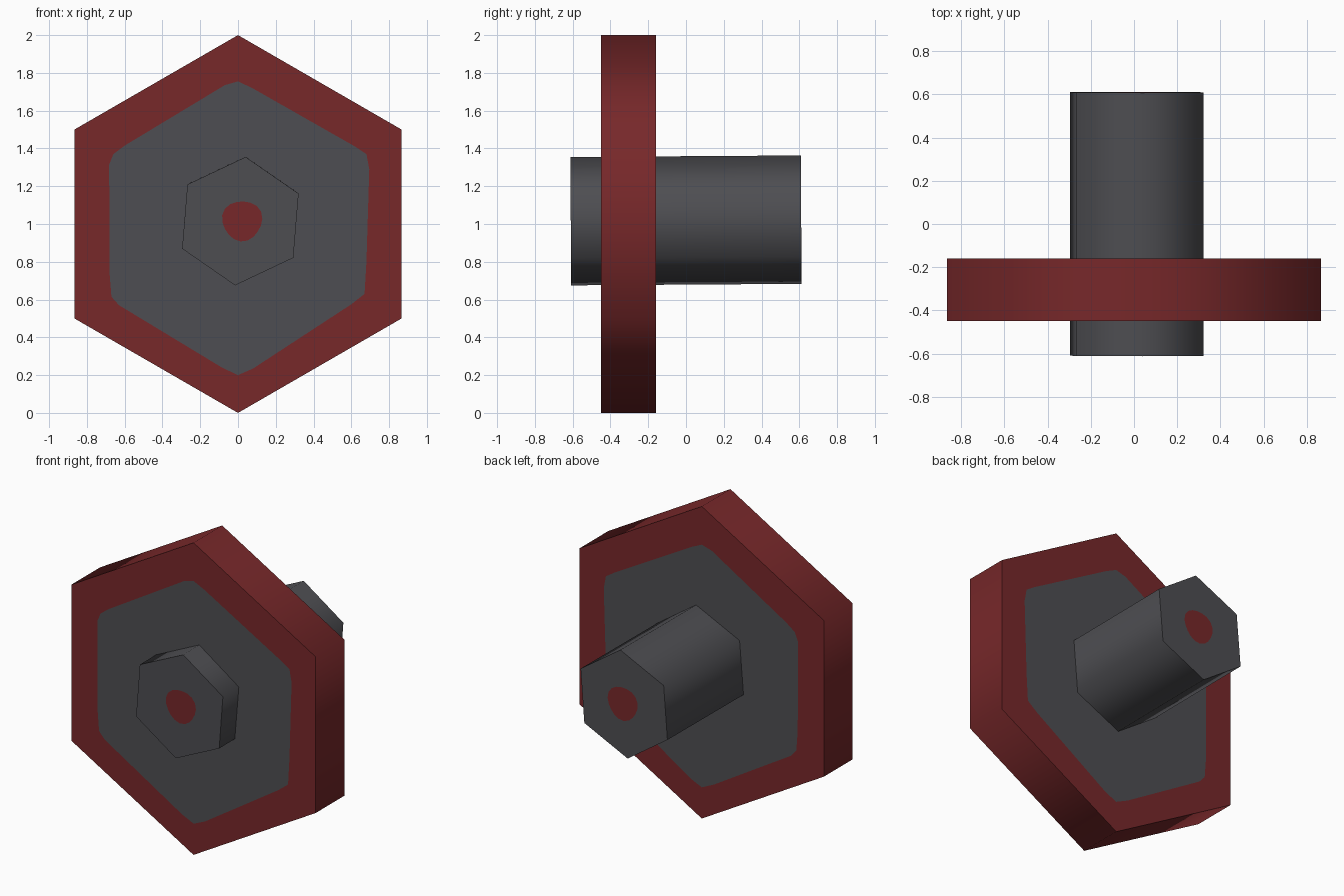
import bpy, bmesh, math

if "Cube" in bpy.data.objects:
    bpy.data.objects.remove(bpy.data.objects["Cube"])


def material(name, rgb):
    m = bpy.data.materials.new(name)
    m.diffuse_color = (*rgb, 1.0)
    m.use_nodes = True
    m.node_tree.nodes["Principled BSDF"].inputs["Base Color"].default_value = m.diffuse_color
    return m


RED = material("dark red", (0.185, 0.021, 0.023))
GREY = material("charcoal grey", (0.076, 0.076, 0.084))


def hexagon(cx, cz, r, turn=0.0):
    """Six corners, clockwise from the top, as seen from the front."""
    angles = [math.radians(90 + turn - 60 * i) for i in range(6)]
    return [(cx + r * math.cos(a), cz + r * math.sin(a)) for a in angles]


def hex_prism(name, corners, patch, y0, y1, body, paint, tilt=0.0):
    """Hexagonal prism along y; each end has an inset painted patch
    with three outline points per corner."""
    bm = bmesh.new()
    rings = []
    for y in (y0, y1):
        outer = [bm.verts.new((x, y + (1 - z) * tilt, z + y * tilt)) for x, z in corners]
        inner = [bm.verts.new((x, y + (1 - z) * tilt, z + y * tilt)) for x, z in patch]
        rings.append(outer)
        bm.faces.new(inner).material_index = 1
        for i in range(6):
            a, b, c = inner[3 * i:3 * i + 3]
            nxt = inner[(3 * i + 3) % 18]
            bm.faces.new((outer[i], b, a))
            bm.faces.new((outer[i], c, b))
            bm.faces.new((outer[i], outer[(i + 1) % 6], nxt, c))
    # Smooth-shaded sides, flat ends
    for i in range(6):
        j = (i + 1) % 6
        f = bm.faces.new((rings[0][i], rings[0][j], rings[1][j], rings[1][i]))
        f.smooth = True
    bmesh.ops.recalc_face_normals(bm, faces=bm.faces)
    mesh = bpy.data.meshes.new(name)
    bm.to_mesh(mesh)
    bm.free()
    mesh.materials.append(body)
    mesh.materials.append(paint)
    ob = bpy.data.objects.new(name, mesh)
    bpy.context.collection.objects.link(ob)
    return ob


# Wheel: red hexagon with a hand-painted grey centre on both faces
wheel_paint = [
    (-0.07, 1.735), (0, 1.755), (0.075, 1.72),
    (0.62, 1.41), (0.68, 1.37), (0.695, 1.29),
    (0.68, 0.80), (0.67, 0.63), (0.60, 0.575),
    (0.08, 0.235), (0, 0.20), (-0.085, 0.24),
    (-0.63, 0.57), (-0.67, 0.615), (-0.68, 0.74),
    (-0.682, 1.315), (-0.66, 1.37), (-0.60, 1.415),
]
hex_prism("wheel", hexagon(0, 1, 1), wheel_paint, -0.45, -0.16, RED, GREY)

# Axle: grey hexagonal bar, slightly turned, with a red spot on each end
spot = []
for i in range(18):
    a = math.radians(105 - 20 * i)
    r = 0.106 + 0.005 * math.sin(3 * a)
    spot.append((0.022 + r * math.cos(a), 1.022 + r * math.sin(a)))
hex_prism("axle", hexagon(0.0125, 1.019, 0.341, -4.7), spot,
          -0.61, 0.61, GREY, RED, tilt=0.0065)
